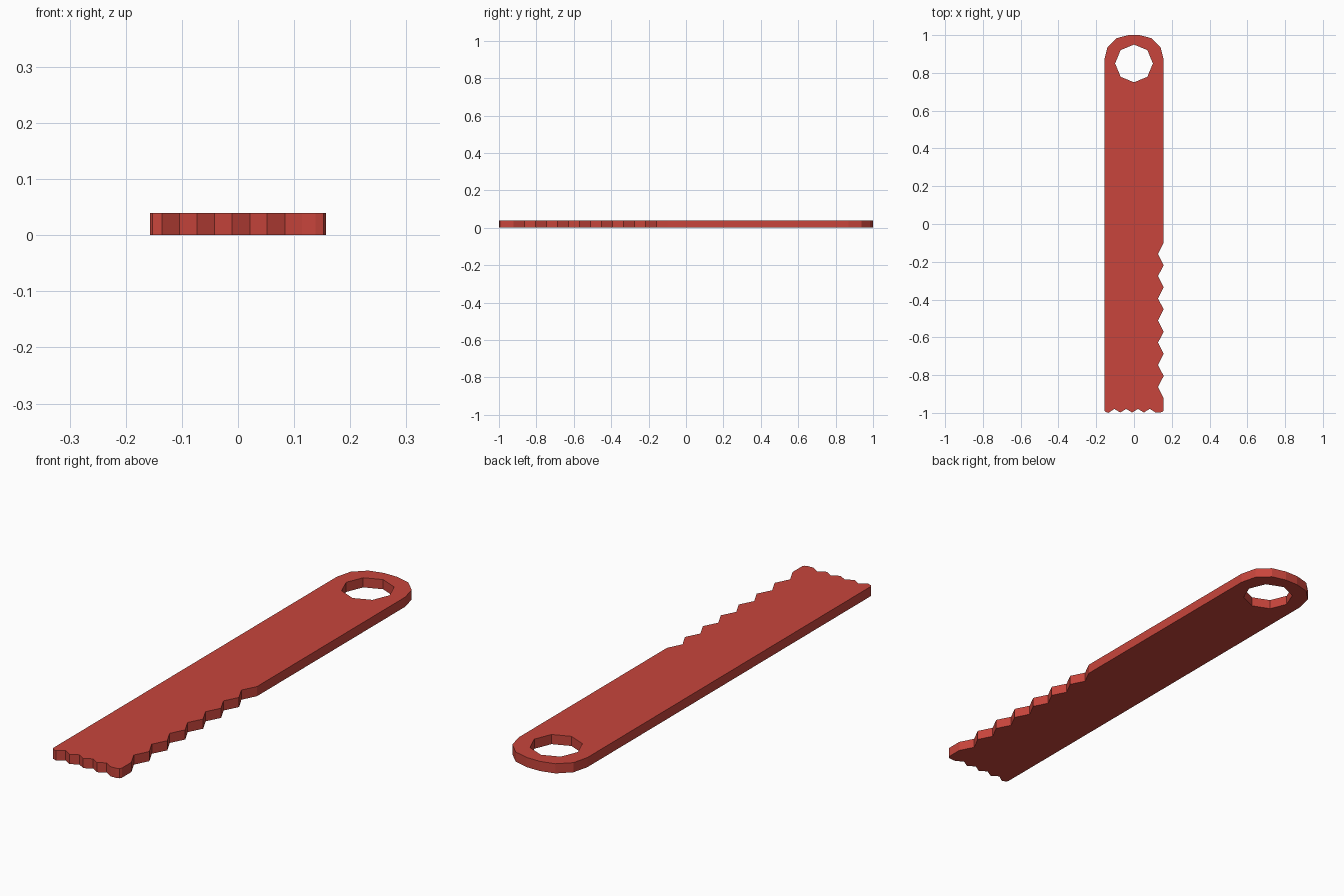
import bpy
from math import sin, cos, pi

if "Cube" in bpy.data.objects:
    bpy.data.objects.remove(bpy.data.objects["Cube"])

W, T = 0.157, 0.04  # half width, thickness

# rounded head, from right to left
arc = [(W, 0.87), (0.14, 0.937), (0.091, 0.984), (0.03, 1.0)]
outline = arc + [(-x, y) for x, y in reversed(arc)]

# bottom left corner
outline += [(-W, -0.985), (-0.152, -0.994), (-0.135, -1.0)]

# small teeth along the bottom edge
for i in range(4):
    x = -0.104 + i * 0.0625
    outline += [(x, -0.979), (x + 0.031, -0.998)]

# bottom right corner
outline += [(0.138, -0.998), (0.152, -0.994), (W, -0.985)]

# large teeth up the right edge
for i in range(7):
    y = -0.922 + i * 0.1174
    outline += [(W, y), (0.127, y + 0.0587)]
outline.append((W, -0.1))

# eight-sided hanging hole
hole = [(0.1 * cos(i * pi / 4), 0.85 + 0.1 * sin(i * pi / 4)) for i in range(8)]

# filled profile extruded to a flat bar
curve = bpy.data.curves.new("toothed_bar", 'CURVE')
curve.dimensions = '2D'
curve.fill_mode = 'BOTH'
curve.extrude = T / 2
for pts in (outline, hole):
    s = curve.splines.new('POLY')
    s.points.add(len(pts) - 1)
    for p, (x, y) in zip(s.points, pts):
        p.co = (x, y, 0, 1)
    s.use_cyclic_u = True
    s.use_smooth = False

bar = bpy.data.objects.new("toothed_bar", curve)
bar.location.z = T / 2
bpy.context.collection.objects.link(bar)

red = bpy.data.materials.new("red")
red.diffuse_color = (0.58, 0.06, 0.045, 1)
red.use_nodes = True
red.node_tree.nodes["Principled BSDF"].inputs["Base Color"].default_value = red.diffuse_color
curve.materials.append(red)

bpy.context.view_layer.objects.active = bar
bar.select_set(True)
bpy.ops.object.convert(target='MESH')
